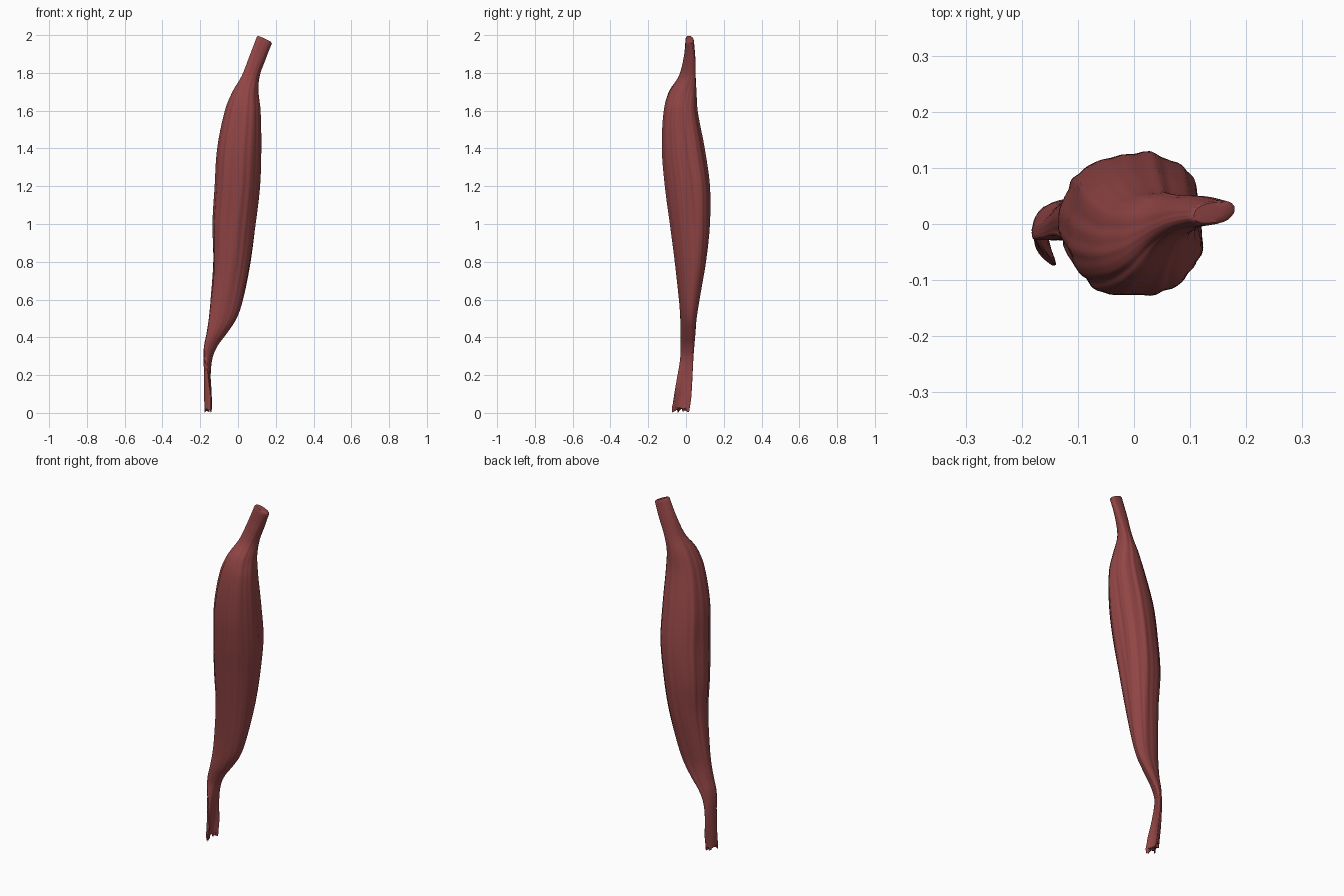
import bpy, bmesh, math, random

if "Cube" in bpy.data.objects:
    bpy.data.objects.remove(bpy.data.objects["Cube"])

random.seed(4)
SEG, ROWS = 96, 150

# Cross-sections: z, x min, x max, y min, y max, diagonal skew
SECTIONS = [
    (0.02, -0.178, -0.128, -0.075, 0.020, 0.0),
    (0.10, -0.180, -0.130, -0.062, 0.030, 0.15),
    (0.20, -0.181, -0.139, -0.045, 0.035, 0.4),
    (0.30, -0.184, -0.131, -0.030, 0.040, 0.65),
    (0.36, -0.180, -0.105, -0.029, 0.045, 0.6),
    (0.42, -0.168, -0.060, -0.030, 0.050, 0.5),
    (0.50, -0.156, -0.008, -0.031, 0.056, 0.35),
    (0.60, -0.146, 0.026, -0.038, 0.072, 0.25),
    (0.80, -0.131, 0.068, -0.060, 0.105, 0.2),
    (1.00, -0.135, 0.097, -0.087, 0.125, 0.15),
    (1.20, -0.123, 0.119, -0.115, 0.125, 0.15),
    (1.40, -0.110, 0.125, -0.130, 0.098, 0.1),
    (1.60, -0.070, 0.121, -0.120, 0.061, 0.1),
    (1.70, -0.030, 0.110, -0.092, 0.055, 0.2),
    (1.78, 0.017, 0.115, -0.040, 0.052, 0.4),
    (1.88, 0.060, 0.147, -0.012, 0.050, 0.4),
    (1.975, 0.100, 0.180, -0.002, 0.042, 0.3),
]


def section_at(z):
    """Catmull-Rom style interpolation of the section table."""
    n = len(SECTIONS)
    i = 0
    while i < n - 2 and z > SECTIONS[i + 1][0]:
        i += 1
    p, q = SECTIONS[i], SECTIONS[i + 1]
    o, r = SECTIONS[max(i - 1, 0)], SECTIONS[min(i + 2, n - 1)]
    h = q[0] - p[0]
    t = (z - p[0]) / h
    out = []
    for k in range(1, 6):
        m0 = (q[k] - o[k]) / (q[0] - o[0]) * h
        m1 = (r[k] - p[k]) / (r[0] - p[0]) * h
        out.append((2*t**3 - 3*t*t + 1) * p[k] + (t**3 - 2*t*t + t) * m0
                   + (3*t*t - 2*t**3) * q[k] + (t**3 - t*t) * m1)
    return out


def full(v, e=0.88):
    return math.copysign(abs(v) ** e, v)


# Lengthwise fibres: waves around the section that drift with height
FIBRES = [(f, random.uniform(0, 6.28), random.uniform(-3, 3), 0.045 / f ** 0.6)
          for f in (7, 11, 16, 23)]


def fibre(t, z):
    return sum(a * math.sin(f * t + ph + d * z + 0.8 * math.sin(2.3 * z + ph))
               for f, ph, d, a in FIBRES)


def point(t, z):
    x0, x1, y0, y1, s = section_at(z)
    a, b = (x1 - x0) / 2, (y1 - y0) / 2
    low = max(0.0, min(1.0, (0.33 - z) / 0.25))
    bend = 0.5 * low * a                      # crescent lower tendon
    phi = math.asin(max(-0.9, min(0.9, s)))
    g = 0.985 + fibre(t, z) * (0.4 + 0.6 * min(1, b / 0.08))
    # seam along the right-hand side of the belly
    belly = math.exp(-((z - 1.3) / 0.4) ** 2)
    g -= 0.08 * belly * math.exp(-((t - 0.15) / 0.13) ** 2)
    u, v = full(math.cos(t)) * g, full(math.sin(t + phi)) * g
    x = (x0 + x1) / 2 - bend + (a - bend) * u + 2 * bend * v * v
    return x, (y0 + y1) / 2 + b * v, u


bm = bmesh.new()
rings = []
ragged = [random.uniform(-0.02, 0.012) for _ in range(SEG // 3)]
for j in range(ROWS + 1):
    z = 0.02 + 1.955 * j / ROWS
    ring = []
    for i in range(SEG):
        t = 2 * math.pi * i / SEG
        if t > math.pi:
            t -= 2 * math.pi
        x, y, u = point(t, z)
        dz = 0.0
        if j < 3:                              # frayed lower end
            dz = ragged[i // 3] * (1 - j / 3)
        top = max(0.0, (z - 1.8) / 0.175)      # slanted upper end
        dz -= 0.018 * u * top
        ring.append(bm.verts.new((x, y, z + dz)))
    rings.append(ring)
for lo, hi in zip(rings, rings[1:]):
    for i in range(SEG):
        k = (i + 1) % SEG
        bm.faces.new((lo[i], lo[k], hi[k], hi[i]))


# End caps, the upper one slightly domed
def cap(ring, lifts):
    cx, cy, cz = (sum(v.co[k] for v in ring) / SEG for k in range(3))
    for scale, lift in lifts:
        new = [bm.verts.new((cx + (v.co.x - cx) * scale, cy + (v.co.y - cy) * scale,
                             v.co.z + (cz - v.co.z) * (1 - scale) + lift)) for v in ring]
        for i in range(SEG):
            k = (i + 1) % SEG
            bm.faces.new((ring[i], ring[k], new[k], new[i]))
        ring = new
    bm.faces.new(ring)


cap(rings[-1], [(0.85, 0.006), (0.5, 0.004)])
cap(rings[0], [(0.6, 0.004)])
bmesh.ops.recalc_face_normals(bm, faces=bm.faces)

mesh = bpy.data.meshes.new("muscle")
bm.to_mesh(mesh)
bm.free()
muscle = bpy.data.objects.new("muscle", mesh)
bpy.context.collection.objects.link(muscle)

mat = bpy.data.materials.new("muscle_red")
mat.diffuse_color = (0.29, 0.06, 0.06, 1)
mat.use_nodes = True
mat.node_tree.nodes["Principled BSDF"].inputs["Base Color"].default_value = mat.diffuse_color
mesh.materials.append(mat)

bpy.context.view_layer.objects.active = muscle
muscle.select_set(True)
bpy.ops.object.shade_smooth_by_angle(angle=math.radians(50))
